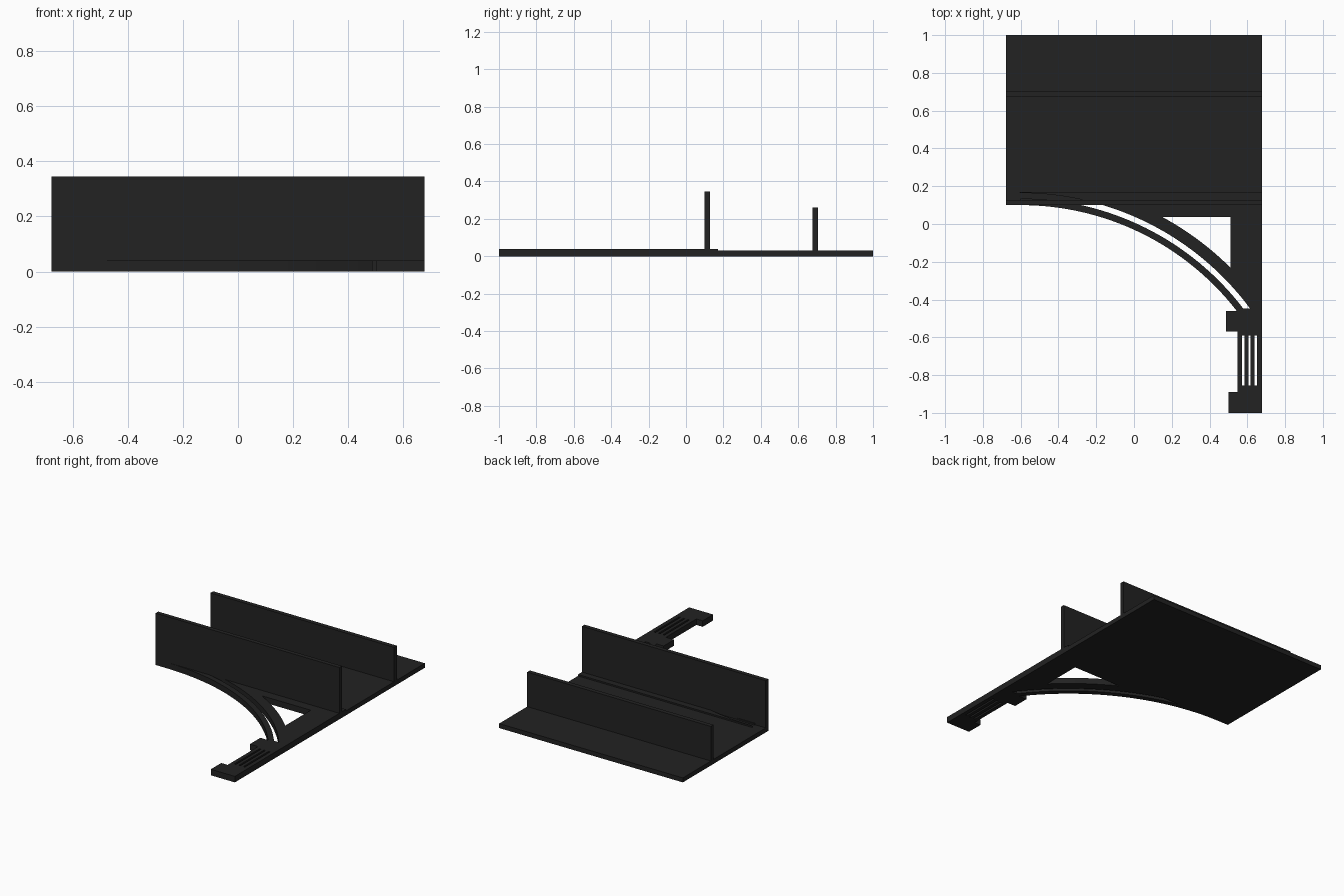
import bpy
import math

if "Cube" in bpy.data.objects:
    bpy.data.objects.remove(bpy.data.objects["Cube"])

W = 0.677            # half width of the whole piece
CX, CY = -0.6, -1.348  # centre shared by all arch curves

mat = bpy.data.materials.new("charcoal")
mat.diffuse_color = (0.016, 0.016, 0.016, 1)
mat.use_nodes = True
mat.node_tree.nodes["Principled BSDF"].inputs["Base Color"].default_value = mat.diffuse_color


def plate(name, outlines, z0, z1):
    """Flat plate from closed outlines; inner outlines become holes."""
    cu = bpy.data.curves.new(name, 'CURVE')
    cu.dimensions = '2D'
    cu.fill_mode = 'BOTH'
    cu.extrude = (z1 - z0) / 2
    for pts in outlines:
        s = cu.splines.new('POLY')
        s.points.add(len(pts) - 1)
        for p, (x, y) in zip(s.points, pts):
            p.co = (x, y, 0, 1)
        s.use_cyclic_u = True
    ob = bpy.data.objects.new(name, cu)
    bpy.context.collection.objects.link(ob)
    ob.location.z = (z0 + z1) / 2
    cu.materials.append(mat)
    bpy.ops.object.select_all(action='DESELECT')
    ob.select_set(True)
    bpy.context.view_layer.objects.active = ob
    bpy.ops.object.convert(target='MESH')
    for f in bpy.context.object.data.polygons:
        f.use_smooth = False


def rect(x0, x1, y0, y1):
    return [(x0, y0), (x1, y0), (x1, y1), (x0, y1)]


def arc(r, x0, x1, n=32):
    """Points on the arch circle of radius r, evenly spaced in angle."""
    a0, a1 = (math.acos((x - CX) / r) for x in (x0, x1))
    return [(CX + r * math.cos(a0 + (a1 - a0) * i / n),
             CY + r * math.sin(a0 + (a1 - a0) * i / n)) for i in range(n + 1)]


# Base slab and the two upright panels
plate("base_slab", [rect(-W, W, 0.10, 1.0)], 0, 0.03)
plate("front_panel", [rect(-W, W, 0.10, 0.128)], 0.03, 0.345)
plate("rear_panel", [rect(-W, W, 0.676, 0.705)], 0.03, 0.26)

# Lower arch rib
plate("arch_rib", [arc(1.448, -0.6, 0.545) + arc(1.483, 0.585, -0.6)], 0, 0.04)

# Spandrel bracket with its open corner
bracket = arc(1.512, -0.6, 0.615) + [(W, -0.46), (W, 0.17), (-0.61, 0.17)]
opening = arc(1.575, 0.15, 0.51, 16) + [(0.51, 0.038)]
plate("spandrel_bracket", [bracket, opening], 0, 0.04)

# Post: capital, slotted shaft and foot
plate("capital", [rect(0.487, W, -0.57, -0.46), rect(0.54, W, -0.46, -0.45)][:1], 0, 0.04)
plate("capital_neck", [rect(0.545, W, -0.46, -0.447)], 0, 0.04)
slots = [rect(x, x + 0.012, -0.855, -0.59) for x in (0.572, 0.605, 0.638)]
plate("slotted_shaft", [rect(0.547, W, -0.89, -0.57)] + slots, 0, 0.04)
plate("foot", [rect(0.5, W, -1.0, -0.89)], 0, 0.04)
